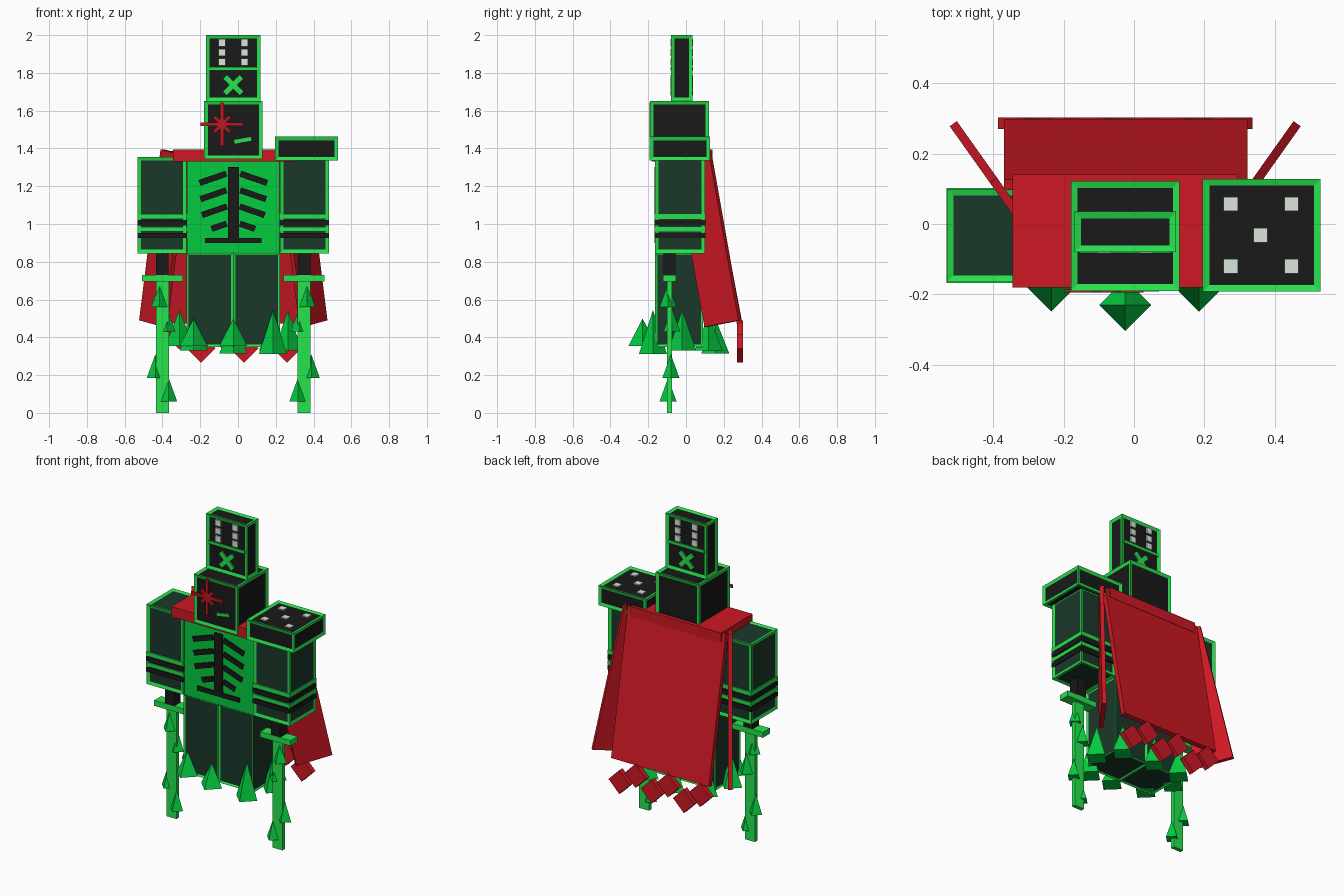
import bpy, bmesh, math
from mathutils import Matrix, Vector

if "Cube" in bpy.data.objects:
    bpy.data.objects.remove(bpy.data.objects["Cube"])

CX = -0.025  # symmetry line of the body


def material(name, r, g, b):
    m = bpy.data.materials.new(name)
    lin = [((c / 255 + 0.055) / 1.055) ** 2.4 for c in (r, g, b)]
    m.diffuse_color = (*lin, 1)
    m.use_nodes = True
    m.node_tree.nodes["Principled BSDF"].inputs["Base Color"].default_value = m.diffuse_color
    return m


BLACK = material("black", 25, 25, 26)
DARK = material("dark green", 27, 56, 42)
EDGE = material("edge green", 38, 228, 78)
LEAF = material("leaf green", 2, 204, 64)
RED = material("cape red", 206, 24, 36)
STAR = material("star red", 186, 24, 34)
PIP = material("pale grey", 218, 230, 218)


def finish(name, bm, *mats):
    bmesh.ops.recalc_face_normals(bm, faces=bm.faces)
    me = bpy.data.meshes.new(name)
    bm.to_mesh(me)
    bm.free()
    for m in mats:
        me.materials.append(m)
    ob = bpy.data.objects.new(name, me)
    bpy.context.collection.objects.link(ob)
    return ob


def cube_bm(lo, hi, tilt=0):
    lo, hi = Vector(lo), Vector(hi)
    bm = bmesh.new()
    mat = (Matrix.Translation((lo + hi) / 2) @ Matrix.Rotation(tilt, 4, 'Y')
           @ Matrix.Diagonal((*(hi - lo), 1)))
    bmesh.ops.create_cube(bm, size=1, matrix=mat)
    return bm


def box(name, lo, hi, mat, tilt=0):
    return finish(name, cube_bm(lo, hi, tilt), mat)


def framed_box(name, lo, hi, mat, width=0.019):
    """Box whose faces are inset, leaving a green rim along every edge."""
    bm = cube_bm(lo, hi)
    inner = bm.faces[:]
    bmesh.ops.inset_individual(bm, faces=inner, thickness=width, depth=-0.006,
                               use_even_offset=True)
    for f in bm.faces:
        f.material_index = 1
    for f in inner:
        f.material_index = 0
    return finish(name, bm, mat, EDGE)


def plate(name, x, z, length, height, y, mat, angle=0):
    """Thin plate facing front or back; angle in degrees, positive rises to the right."""
    return box(name, (x - length / 2, y - 0.0045, z - height / 2),
               (x + length / 2, y + 0.0045, z + height / 2), mat, -math.radians(angle))


def spike(name, x, y, z0, z1, r):
    bm = bmesh.new()
    bmesh.ops.create_cone(bm, cap_ends=True, segments=4, radius1=r, radius2=0, depth=z1 - z0,
                          matrix=Matrix.Translation((x, y, (z0 + z1) / 2)))
    return finish(name, bm, LEAF)


def slab(name, pts, thickness):
    bm = bmesh.new()
    bm.faces.new([bm.verts.new(p) for p in pts])
    ob = finish(name, bm, RED)
    mod = ob.modifiers.new("thickness", 'SOLIDIFY')
    mod.thickness, mod.offset = thickness, 0
    return ob


# Top block with pips, divider and cross on front and back
framed_box("top_block", (-0.17, -0.08, 1.65), (0.12, 0.035, 2.0), BLACK)
for side, y in (("front", -0.078), ("back", 0.033)):
    for x in (-0.085, 0.035):
        for z in (1.96, 1.908, 1.858):
            plate(side + "_pip", x, z, 0.038, 0.038, y, PIP)
    plate(side + "_divider", CX, 1.822, 0.26, 0.018, y, EDGE)
    for a in (45, -45):
        plate(side + "_cross_bar", CX, 1.735, 0.125, 0.03, y, EDGE, a)

# Face block with red star and slit mouth
framed_box("face_block", (-0.179, -0.19, 1.343), (0.13, 0.122, 1.652), BLACK)
for length, a in ((0.225, 0), (0.23, 90), (0.115, 45), (0.115, -45)):
    plate("face_star_ray", -0.085, 1.528, length, 0.02, -0.19, STAR, a)
plate("face_mouth", 0.025, 1.443, 0.09, 0.02, -0.187, EDGE, 10)

# Torso with rib cage plates
box("torso", (-0.27, -0.157, 0.845), (0.22, 0.09, 1.345), LEAF)
plate("spine", CX, 1.108, 0.058, 0.385, -0.161, BLACK)
plate("rib_base", CX, 0.913, 0.3, 0.028, -0.161, BLACK)
for z, length, off in ((1.242, 0.15, 0.108), (1.155, 0.145, 0.105),
                       (1.07, 0.14, 0.1), (0.988, 0.085, 0.075)):
    for s in (-1, 1):
        plate("rib", CX + s * off, z, length, 0.032, -0.161, BLACK, -s * 19)

# Two long skirt panels
framed_box("skirt_left", (-0.273, -0.163, 0.35), (CX, 0.09, 0.848), DARK, 0.011)
framed_box("skirt_right", (CX, -0.163, 0.35), (0.223, 0.09, 0.848), DARK, 0.011)

for s, side in ((-1, "left"), (1, "right")):
    # Arms with cuff bands
    ax = CX + s * 0.377
    framed_box(side + "_arm", (ax - 0.13, -0.165, 0.845), (ax + 0.13, 0.1, 1.355), DARK)
    for z0, z1, m in ((1.026, 1.052, EDGE), (0.992, 1.022, BLACK),
                      (0.96, 0.984, EDGE), (0.925, 0.953, BLACK)):
        box(side + "_cuff_band", (ax - 0.131, -0.168, z0), (ax + 0.131, 0.103, z1), m)
    # Swords
    sx = CX + s * 0.375
    box(side + "_grip", (sx - 0.033, -0.12, 0.72), (sx + 0.033, -0.055, 0.85), BLACK)
    box(side + "_guard", (sx - 0.108, -0.122, 0.695), (sx + 0.108, -0.052, 0.73), EDGE)
    box(side + "_blade", (sx - 0.035, -0.1, 0), (sx + 0.035, -0.075, 0.7), EDGE)
    for dx, y, z in ((0.015, -0.095, 0.56), (-0.025, -0.075, 0.43),
                     (0.038, -0.08, 0.185), (-0.033, -0.095, 0.06)):
        spike(side + "_blade_spike", sx + s * dx, y, z, z + 0.125, 0.045)
    # Flared cape sides, each lying in one upright plane
    pts = [(CX + s * (0.485 - (0.28 - y) * 0.71), y, z) for y, z in
           ((-0.06, 1.36), (0.125, 1.395), (0.285, 0.49), (0.105, 0.455))]
    slab(side + "_cape_side", pts, 0.025)

# Shoulder pad with five pips
framed_box("shoulder_pad", (0.195, -0.192, 1.335), (0.53, 0.128, 1.462), BLACK)
for x, y in ((0.275, 0.057), (0.447, 0.057), (0.36, -0.032), (0.275, -0.12), (0.447, -0.12)):
    box("shoulder_pip", (x - 0.02, y - 0.02, 1.454), (x + 0.02, y + 0.02, 1.463), PIP)

# Red collar, cape back and tattered hem
box("collar", (-0.345, -0.18, 1.33), (0.295, 0.14, 1.395), RED)
slab("cape_back", [(-0.37, 0.112, 1.385), (0.322, 0.112, 1.385),
                   (0.322, 0.283, 0.475), (-0.37, 0.283, 0.475)], 0.03)
for i in range(6):
    x, z = -0.31 + i * 0.114, (0.412, 0.342)[i % 2]
    box("cape_tatter", (x - 0.054, 0.27, z - 0.054), (x + 0.054, 0.303, z + 0.054), RED,
        math.pi / 4)

# Spikes around the skirt hem
for x, y, z0, z1 in ((-0.235, -0.175, 0.355, 0.5), (CX, -0.23, 0.355, 0.5),
                     (0.185, -0.175, 0.312, 0.545), (-0.31, -0.02, 0.355, 0.545),
                     (0.265, -0.02, 0.33, 0.545), (-0.235, 0.12, 0.33, 0.52),
                     (CX, 0.155, 0.315, 0.5), (0.185, 0.12, 0.33, 0.52)):
    spike("skirt_spike", x, y, z0, z1, 0.074)
